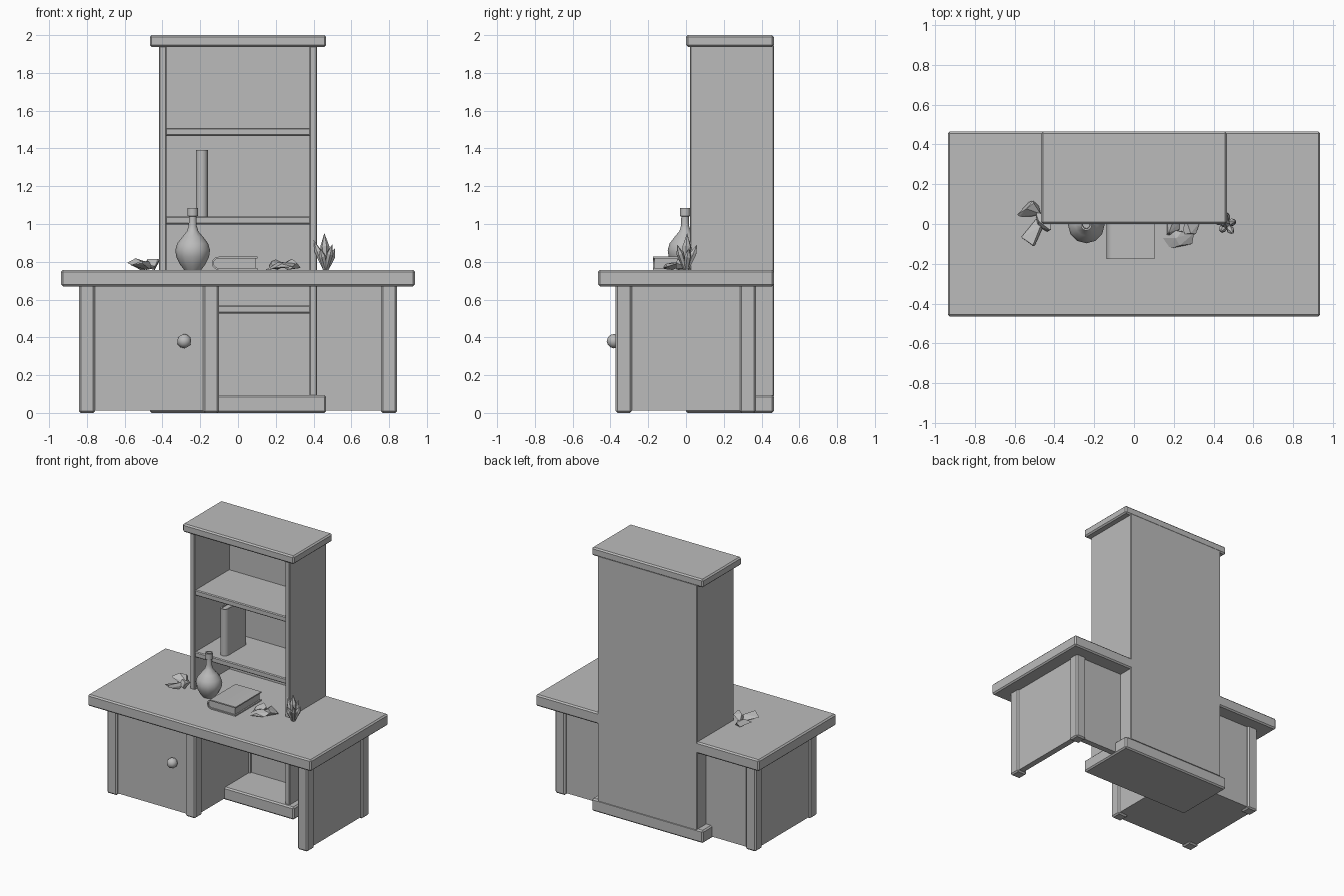
import bpy, bmesh, math, random
from mathutils import Vector, Matrix

random.seed(4)
cube = bpy.data.objects.get("Cube")
if cube:
    bpy.data.objects.remove(cube, do_unlink=True)

grey = bpy.data.materials.new("plain_grey")
grey.use_nodes = True
grey.diffuse_color = (0.5, 0.5, 0.5, 1)
grey.node_tree.nodes["Principled BSDF"].inputs["Base Color"].default_value = (0.5, 0.5, 0.5, 1)


def finish(name, bm, smooth=False):
    """Turn a bmesh into a named object."""
    bmesh.ops.recalc_face_normals(bm, faces=bm.faces)
    mesh = bpy.data.meshes.new(name)
    bm.to_mesh(mesh)
    bm.free()
    mesh.materials.append(grey)
    obj = bpy.data.objects.new(name, mesh)
    bpy.context.collection.objects.link(obj)
    if smooth:
        bpy.ops.object.select_all(action='DESELECT')
        obj.select_set(True)
        bpy.context.view_layer.objects.active = obj
        bpy.ops.object.shade_smooth_by_angle(angle=math.radians(40))
    return obj


def box(name, x, y, z, bevel=0.007):
    """Box from (low, high) ranges, with chamfered edges."""
    bm = bmesh.new()
    bmesh.ops.create_cube(bm, size=1)
    for v in bm.verts:
        v.co = [r[0] if c < 0 else r[1] for c, r in zip(v.co, (x, y, z))]
    obj = finish(name, bm)
    if bevel:
        mod = obj.modifiers.new("edge", 'BEVEL')
        mod.width = bevel
        mod.segments = 1
    return obj


def revolve(name, profile, centre, sides):
    """Lathe a (radius, height) profile."""
    bm = bmesh.new()
    rings = []
    for r, h in profile:
        rings.append([bm.verts.new((r * math.cos(a), r * math.sin(a), h))
                      for a in (math.tau * i / sides for i in range(sides))])
    for low, high in zip(rings, rings[1:]):
        for i in range(sides):
            j = (i + 1) % sides
            bm.faces.new((low[i], low[j], high[j], high[i]))
    bm.faces.new(rings[0])
    bm.faces.new(rings[-1])
    bmesh.ops.translate(bm, verts=bm.verts, vec=centre)
    return finish(name, bm, True)


def extrude(name, outline, length, place):
    """Extrude a (u, v) outline along w, mapped to space by place(u, v, w)."""
    bm = bmesh.new()
    ends = [[bm.verts.new(place(u, v, w)) for u, v in outline] for w in (0, length)]
    n = len(outline)
    for end in ends:
        bm.faces.new(end)
    for i in range(n):
        j = (i + 1) % n
        bm.faces.new((ends[0][i], ends[0][j], ends[1][j], ends[1][i]))
    return finish(name, bm, True)


def book(name, depth, thick, length, place):
    """Cover with a rounded spine around a slightly smaller page block."""
    t = 0.009

    def arc(r):
        angles = [math.pi / 2 + math.pi * i / 6 for i in range(7)]
        return [(thick / 2 + r * math.cos(a), thick / 2 + r * math.sin(a)) for a in angles]

    outer, inner = arc(thick / 2), arc(thick / 2 - t)
    cover = [(depth, thick)] + outer + [(depth, 0), (depth, t)] + inner[::-1] + [(depth, thick - t)]
    extrude(name + "_cover", cover, length, place)
    pages = [(depth - 0.01, thick - t)] + inner + [(depth - 0.01, t)]
    extrude(name + "_pages", pages, length - 0.016, lambda u, v, w: place(u, v, w + 0.008))


def rock(name, centre, size, turn, tilt):
    """Flat-faced stone: convex hull of a jittered sphere."""
    bm = bmesh.new()
    for i in range(11):
        d = Vector([random.gauss(0, 1) for _ in range(3)]).normalized()
        bm.verts.new(d)
    hull = bmesh.ops.convex_hull(bm, input=bm.verts)
    loose = [g for g in hull["geom_interior"] if isinstance(g, bmesh.types.BMVert)]
    bmesh.ops.delete(bm, geom=loose, context='VERTS')
    spin = Matrix.Rotation(turn, 4, 'Z') @ Matrix.Rotation(tilt, 4, 'Y')
    bm.transform(Matrix.Translation(centre) @ spin @ Matrix.Diagonal((*size, 1)))
    # settle on the desktop
    drop = TOP - min(v.co.z for v in bm.verts)
    bmesh.ops.translate(bm, verts=bm.verts, vec=(0, 0, drop))
    return finish(name, bm)


TOP = 0.757    # desktop height
LEG = 0.67     # underside of desktop
BACK = 0.465

# Desk: top, posts, cabinet and panels
box("desktop", (-0.937, 0.937), (-BACK, BACK), (LEG, TOP), 0.01)
posts = {"right_outer": -0.842, "right_inner": -0.185, "left_outer": 0.757}
for side, x in posts.items():
    for end, y in (("front", -0.372), ("back", 0.285)):
        box(f"{side}_{end}_post", (x, x + 0.085), (y, y + 0.085), (0, LEG + 0.01), 0.01)
box("cabinet_body", (-0.83, -0.112), (-0.355, 0.355), (0.012, LEG + 0.01), 0)
box("left_side_panel", (0.785, 0.83), (-0.33, 0.33), (0.012, LEG + 0.01), 0)
box("desk_back_panel", (-0.15, 0.8), (0.305, 0.35), (0.012, LEG + 0.01), 0)
knob = bmesh.new()
bmesh.ops.create_icosphere(knob, subdivisions=2, radius=0.038,
                           matrix=Matrix.Translation((-0.285, -0.382, 0.38)))
finish("door_knob", knob, True)

# Bookcase: plinth, walls, back, shelves and cap
box("bookcase_base", (-0.467, 0.467), (0.0, BACK), (0, 0.095), 0.01)
box("bookcase_cap", (-0.467, 0.467), (0.0, BACK), (1.938, 2.0), 0.01)
for side, x in (("right", -0.418), ("left", 0.378)):
    box(f"bookcase_{side}_wall", (x, x + 0.04), (0.022, BACK), (0.09, 1.945), 0.005)
box("bookcase_back", (-0.41, 0.41), (0.435, BACK + 0.001), (0.09, 1.945), 0)
for i, z in enumerate((0.527, 0.998, 1.467)):
    box(f"shelf_{i + 1}", (-0.385, 0.385), (0.03, 0.445), (z, z + 0.042), 0.006)

# Vase
vase = [(0.045, 0), (0.068, 0.03), (0.087, 0.07), (0.092, 0.105), (0.082, 0.14),
        (0.055, 0.175), (0.03, 0.205), (0.021, 0.235), (0.02, 0.283), (0.028, 0.285),
        (0.028, 0.328), (0.019, 0.328), (0.017, 0.26)]
revolve("vase", vase, (-0.24, -0.005, TOP), 12)

# Books
book("lying_book", 0.24, 0.07, 0.31, lambda u, v, w: (u - 0.138, w - 0.175, v + TOP))
book("standing_book", 0.24, 0.062, 0.355, lambda u, v, w: (v - 0.222, u + 0.085, w + 1.038))

# Stones
stones = [(-0.53, 0.075, 0.07, 0.05, 0.030), (-0.51, -0.045, 0.075, 0.055, 0.030),
          (-0.45, 0.01, 0.06, 0.04, 0.036), (0.23, -0.065, 0.085, 0.06, 0.032),
          (0.19, -0.005, 0.055, 0.045, 0.034), (0.285, -0.01, 0.05, 0.06, 0.040)]
for i, (x, y, a, b, c) in enumerate(stones):
    rock(f"stone_{i + 1}", (x, y, TOP), (a, b, c), i * 1.1, 0.15)


# Crystal cluster: six-sided shafts with pointed tips
def crystal(name, lean, heading, length, radius):
    bm = bmesh.new()
    bmesh.ops.create_cone(bm, cap_ends=True, segments=6, radius1=radius * 0.6, radius2=radius,
                          depth=length * 0.65,
                          matrix=Matrix.Translation((0, 0, length * 0.325)))
    tip = max(bm.faces, key=lambda f: f.calc_center_median().z)
    peak = bmesh.ops.poke(bm, faces=[tip])["verts"][0]
    peak.co.z = length
    bm.transform(Matrix.Translation((0.465, 0, TOP - 0.005)) @ Matrix.Rotation(heading, 4, 'Z')
                 @ Matrix.Rotation(lean, 4, 'Y'))
    return finish(name, bm)


crystal("crystal_centre", 0.05, 2.5, 0.2, 0.024)
for i in range(5):
    crystal(f"crystal_{i + 1}", 0.4, 0.3 + i * math.tau / 5, 0.13 + 0.022 * (i % 3), 0.019)
